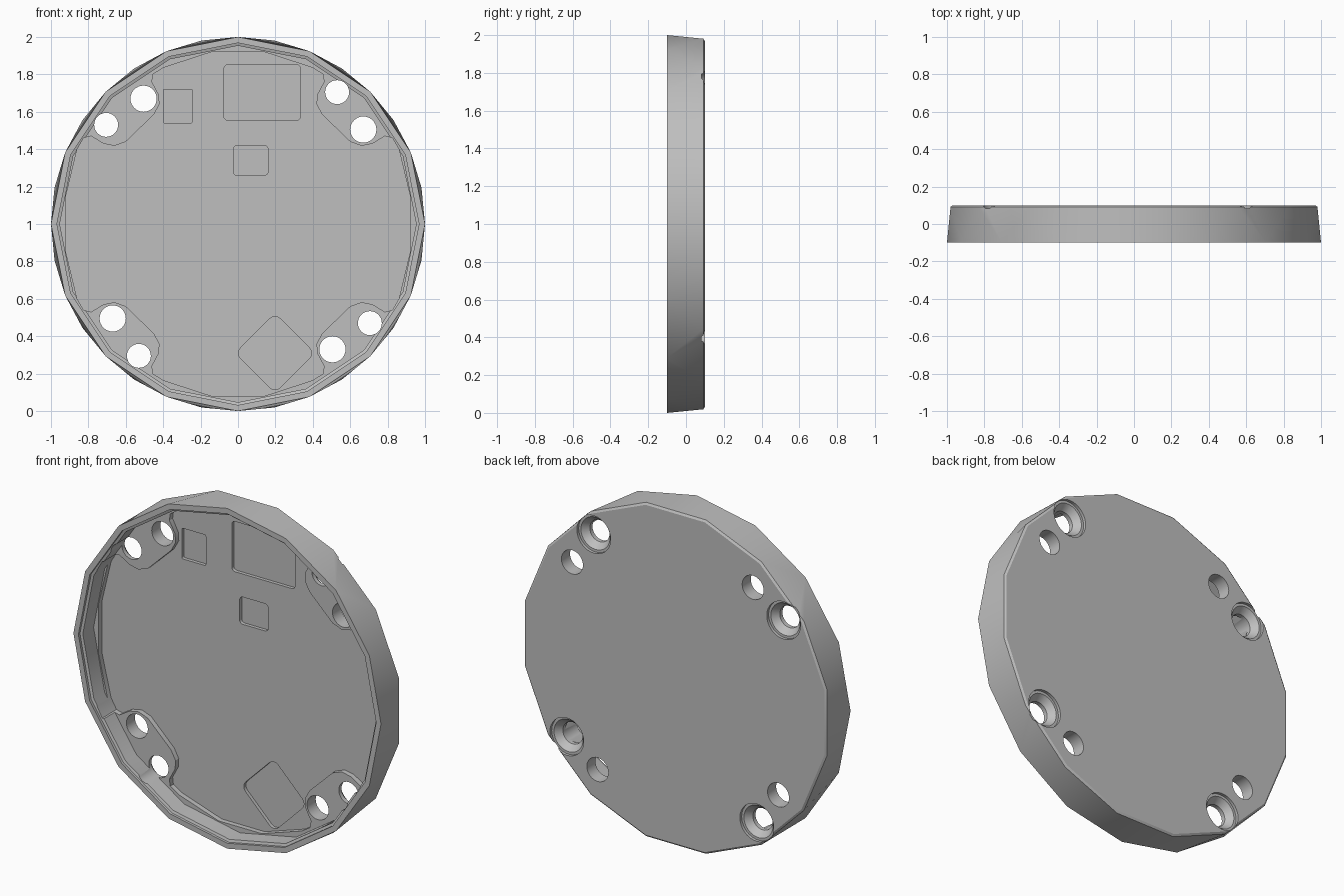
import bpy, bmesh, math

if "Cube" in bpy.data.objects:
    bpy.data.objects.remove(bpy.data.objects["Cube"])

grey = bpy.data.materials.new("plain grey")
grey.diffuse_color = (0.52, 0.52, 0.52, 1)
grey.use_nodes = True
grey.node_tree.nodes["Principled BSDF"].inputs["Base Color"].default_value = grey.diffuse_color


def circle(r, n, cx=0.0, cz=1.0, turn=0.0):
    return [(cx + r * math.cos(turn + 2 * math.pi * i / n),
             cz + r * math.sin(turn + 2 * math.pi * i / n)) for i in range(n)]


def rounded_box(cx, cz, w, h, r, turn=0.0):
    pts = []
    for k, (sx, sz) in enumerate([(1, 1), (-1, 1), (-1, -1), (1, -1)]):
        for j in range(5):
            a = math.pi / 2 * (k + j / 4)
            x = sx * (w / 2 - r) + r * math.cos(a)
            z = sz * (h / 2 - r) + r * math.sin(a)
            pts.append((cx + x * math.cos(turn) - z * math.sin(turn),
                        cz + x * math.sin(turn) + z * math.cos(turn)))
    return pts


def loft(name, rings, staggered=False):
    """Closed solid through (outline, y) rings; a staggered first band is triangulated."""
    bm = bmesh.new()
    loops = [[bm.verts.new((x, y, z)) for x, z in pts] for pts, y in rings]
    n = len(loops[0])
    for k, (a, b) in enumerate(zip(loops, loops[1:])):
        for i in range(n):
            j = (i + 1) % n
            if staggered and k == 0:
                bm.faces.new((a[i], a[j], b[i]))
                bm.faces.new((a[j], b[j], b[i]))
            else:
                bm.faces.new((a[i], a[j], b[j], b[i]))
    bm.faces.new(loops[0])
    bm.faces.new(loops[-1])
    bmesh.ops.recalc_face_normals(bm, faces=bm.faces)
    mesh = bpy.data.meshes.new(name)
    bm.to_mesh(mesh)
    bm.free()
    mesh.materials.append(grey)
    obj = bpy.data.objects.new(name, mesh)
    bpy.context.collection.objects.link(obj)
    return obj


# Faceted disc with a fine bevel on its back edge
step = math.pi / 16
plate = loft("round_plate", [(circle(1.0, 16), -0.1),
                             (circle(1.0, 16, turn=step), 0.092),
                             (circle(0.988, 16, turn=step), 0.1)], staggered=True)
bpy.context.view_layer.objects.active = plate
plate.select_set(True)


def cut(rings):
    cutter = loft("cutter", rings)
    cutter.hide_render = True
    mod = plate.modifiers.new("cut", 'BOOLEAN')
    mod.operation = 'DIFFERENCE'
    mod.solver = 'EXACT'
    mod.object = cutter
    bpy.ops.object.modifier_apply(modifier=mod.name)
    bpy.data.objects.remove(cutter)


# Front cavity inside the rim
cut([(circle(0.968, 16), -0.2), (circle(0.968, 16), -0.085),
     (circle(0.953, 16), -0.08), (circle(0.953, 16), 0.02)])

# Lower floor, leaving a ledge and four screw pads
quarter = [(0.92, 0.15), (0.86, 0.40), (0.825, 0.46), (0.785, 0.47), (0.72, 0.43),
           (0.66, 0.418), (0.60, 0.44), (0.45, 0.585), (0.42, 0.64), (0.423, 0.69),
           (0.46, 0.76), (0.455, 0.80), (0.40, 0.835), (0.14, 0.92)]
half = quarter + [(-x, z) for x, z in reversed(quarter)]
floor = [(x, 1 + z) for x, z in half] + [(x, 1 - z) for x, z in reversed(half)]
cut([(floor, -0.15), (floor, 0.05)])

# Shallow pockets in the floor
for box in [(-0.322, 1.63, 0.155, 0.18, 0.008),
            (0.13, 1.703, 0.41, 0.295, 0.02),
            (0.068, 1.34, 0.185, 0.16, 0.02),
            (0.198, 0.31, 0.30, 0.30, 0.04, math.pi / 4)]:
    pts = rounded_box(*box)
    cut([(pts, -0.15), (pts, 0.07)])

# Straight holes, then countersunk holes, repeated each quarter turn
for k in range(4):
    turn = k * math.pi / 2
    c, s = math.cos(turn), math.sin(turn)
    x, z = 0.67, 0.505
    hole = circle(0.07, 32, x * c - z * s, 1 + x * s + z * c)
    cut([(hole, -0.2), (hole, 0.2)])
    x, z = 0.53, 0.705
    cx, cz = x * c - z * s, 1 + x * s + z * c
    cut([(circle(r, 32, cx, cz), y) for r, y in
         [(0.064, -0.2), (0.064, 0.045), (0.095, 0.083), (0.11, 0.083), (0.11, 0.2)]])

bpy.ops.object.shade_smooth_by_angle(angle=math.radians(30))
